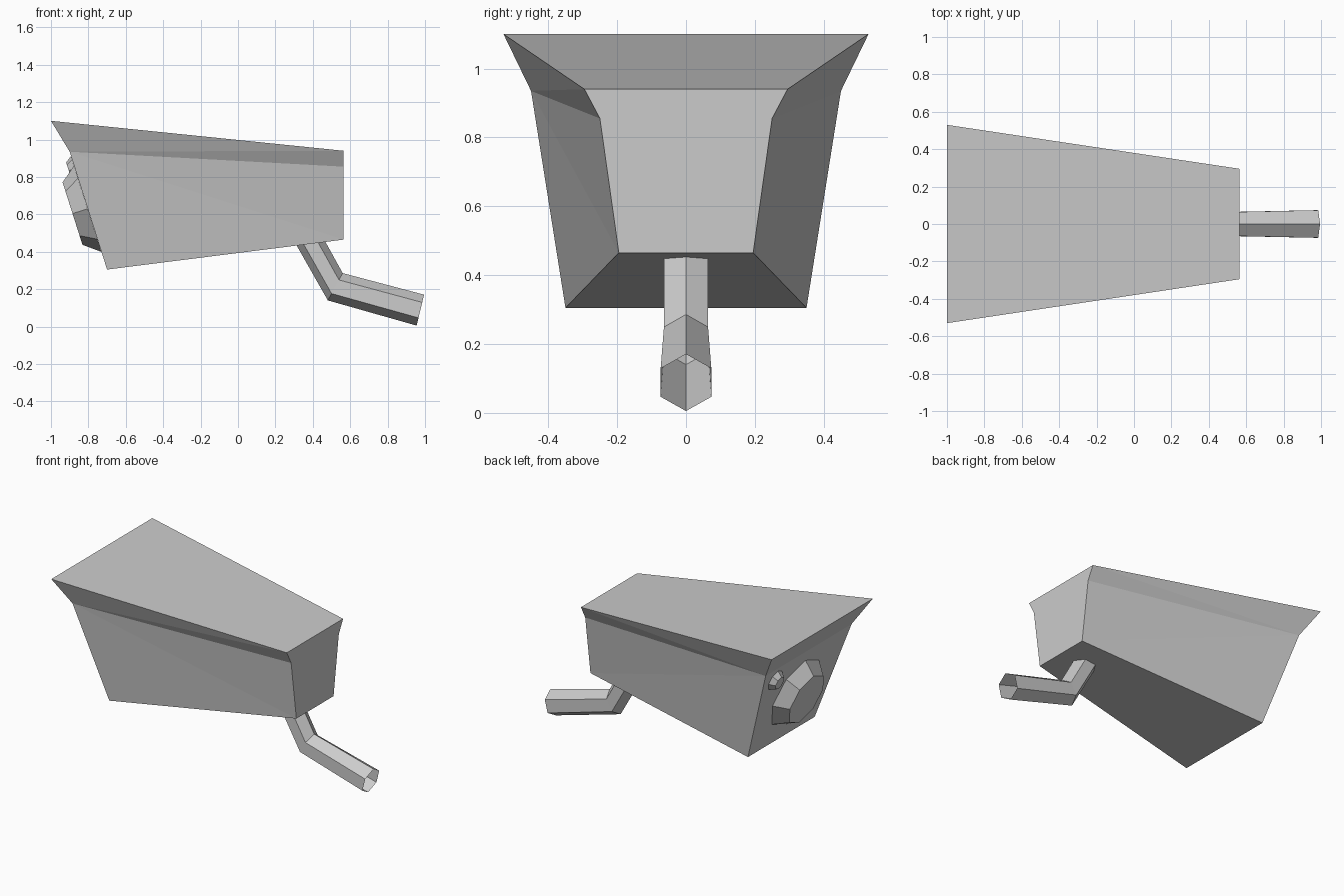
import bpy
import bmesh
from math import radians, sin, cos
from mathutils import Vector

cube = bpy.data.objects.get("Cube")
if cube:
    bpy.data.objects.remove(cube, do_unlink=True)

grey = bpy.data.materials.new("light grey")
grey.use_nodes = True
grey.diffuse_color = (0.6, 0.6, 0.6, 1)
grey.node_tree.nodes["Principled BSDF"].inputs["Base Color"].default_value = (0.6, 0.6, 0.6, 1)


def finish(name, bm):
    bmesh.ops.recalc_face_normals(bm, faces=bm.faces[:])
    mesh = bpy.data.meshes.new(name)
    bm.to_mesh(mesh)
    bm.free()
    mesh.materials.append(grey)
    obj = bpy.data.objects.new(name, mesh)
    bpy.context.collection.objects.link(obj)
    return obj


def ring(bm, centre, u, v, ru, rv, sides):
    """Polygon ring around centre; first vertex points along u."""
    steps = [radians(360 * i / sides) for i in range(sides)]
    return [bm.verts.new(centre + u * ru * cos(a) + v * rv * sin(a)) for a in steps]


def bridge(bm, a, b):
    for i in range(len(a)):
        j = (i + 1) % len(a)
        bm.faces.new((a[i], a[j], b[j], b[i]))


# Housing: tapered box with a flared hood, each profile as (x, half width, z)
front = [(-1, 0.53, 1.10), (-0.90, 0.45, 0.935), (-0.70, 0.35, 0.305)]
back = [(0.565, 0.295, 0.94), (0.565, 0.25, 0.855), (0.565, 0.195, 0.465)]
bm = bmesh.new()
fr, fl, br, bl = [[bm.verts.new((x, side * y, z)) for x, y, z in prof]
                  for prof in (front, back) for side in (-1, 1)]
for f, b in ((fr, br), (fl, bl)):
    for tri in ((f[0], f[1], b[0]), (f[1], b[1], b[0]),
                (f[1], b[2], b[1]), (f[1], f[2], b[2])):
        bm.faces.new(tri)
for i in (0, 1):
    bm.faces.new((fr[i], fl[i], fl[i + 1], fr[i + 1]))
bm.faces.new(br + bl[::-1])
bm.faces.new((fr[0], br[0], bl[0], fl[0]))
bm.faces.new((fr[2], br[2], bl[2], fl[2]))
finish("housing", bm)

# Lens and indicator: tapered octagons on the sloped front
up = Vector((-0.303, 0, 0.953))
side = Vector((0, 1, 0))
out = Vector((-0.953, 0, -0.303))


def front_disc(name, y, z, base_r, cap_r, height):
    bm = bmesh.new()
    centre = Vector((-0.604 - 0.317 * z, y, z))
    base = ring(bm, centre, up, side, base_r, base_r, 8)
    cap = ring(bm, centre + out * height, up, side, cap_r, cap_r, 8)
    bridge(bm, base, cap)
    bm.faces.new(cap)
    bm.faces.new(base[::-1])
    finish(name, bm)


front_disc("lens", 0, 0.63, 0.242, 0.175, 0.085)
front_disc("indicator_light", 0.31, 0.845, 0.07, 0.045, 0.035)

# Mounting arm: open six-sided tube with one bend
bm = bmesh.new()
stations = [((0.37, 0.48), (0.864, 0.504), 0.072, 0.074),
            ((0.52, 0.213), (0.48, 0.877), 0.083, 0.074),
            ((0.975, 0.088), (0.235, 0.972), 0.085, 0.085)]
rings = [ring(bm, Vector((c[0], 0, c[1])), Vector((d[0], 0, d[1])), side, ru, rv, 6)
         for c, d, ru, rv in stations]
for a, b in zip(rings, rings[1:]):
    bridge(bm, a, b)
finish("mounting_arm", bm)
